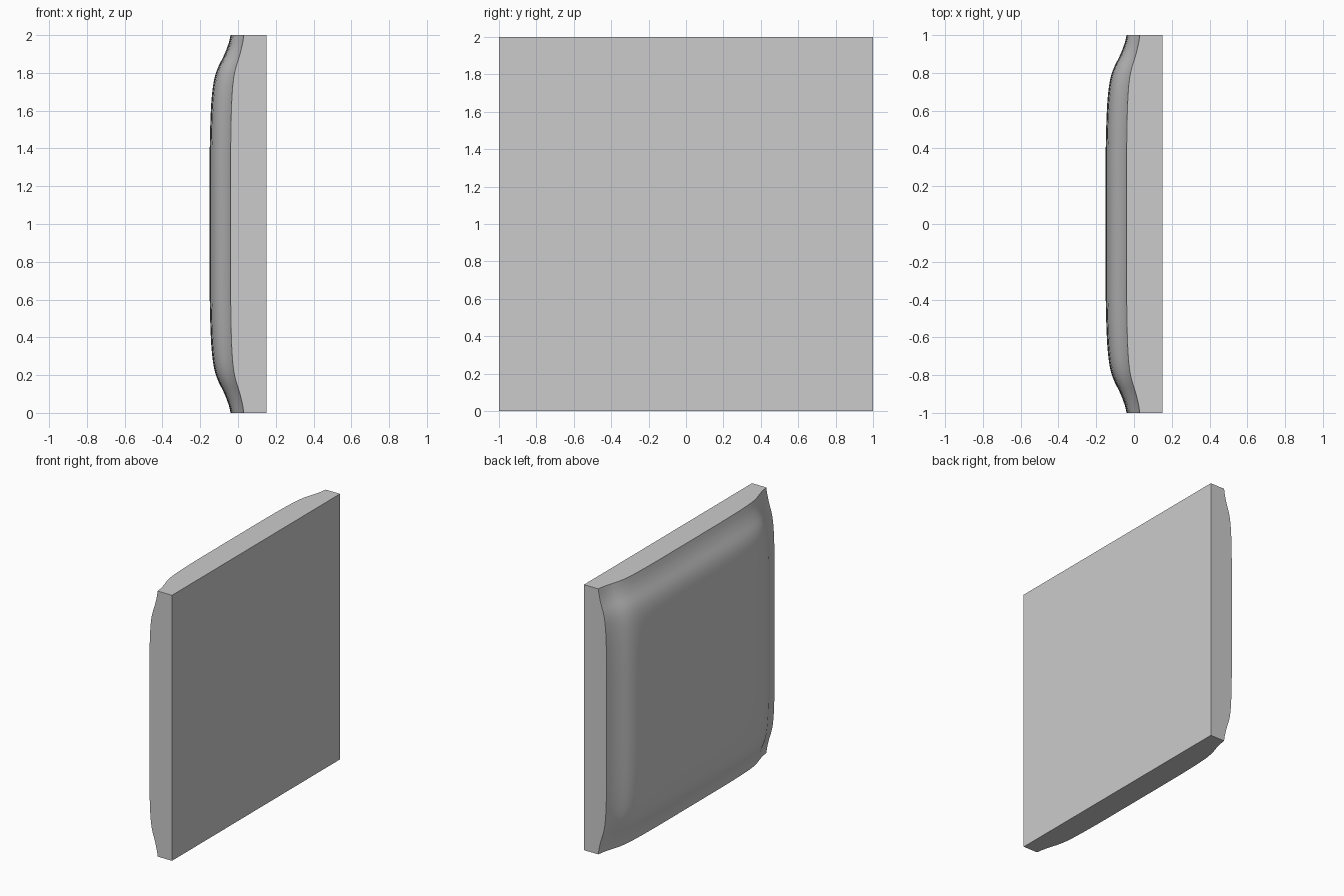
import bpy, bmesh

if "Cube" in bpy.data.objects:
    bpy.data.objects.remove(bpy.data.objects["Cube"])

# Pillow profile: (distance from centre, relative thickness)
PROFILE = [(0, 1), (0.2, 1), (0.4, 0.999), (0.5, 0.992), (0.58, 0.983), (0.64, 0.972),
           (0.69, 0.958), (0.73, 0.942), (0.77, 0.918), (0.805, 0.885), (0.84, 0.838),
           (0.87, 0.785), (0.90, 0.737), (0.93, 0.697), (0.96, 0.662), (1, 0.63)]
THICK, BACK = 0.30, 0.15

stations = [(-d, t) for d, t in PROFILE[:0:-1]] + PROFILE
n = len(stations)
bm = bmesh.new()

# Padded face, thickness is the product of both profiles
grid = [[bm.verts.new((BACK - THICK * ty * tz, y, 1 + z)) for z, tz in stations]
        for y, ty in stations]
for i in range(n - 1):
    for j in range(n - 1):
        bm.faces.new((grid[i][j], grid[i][j + 1], grid[i + 1][j + 1], grid[i + 1][j]))

# Flat mounting face
corner = {(i, j): bm.verts.new((BACK, stations[i][0], 1 + stations[j][0]))
          for i in (0, n - 1) for j in (0, n - 1)}
e = n - 1
bm.faces.new((corner[0, 0], corner[e, 0], corner[e, e], corner[0, e]))

# Four flat side walls
for k in (0, e):
    bm.faces.new([grid[k][j] for j in range(n)] + [corner[k, e], corner[k, 0]])
    bm.faces.new([grid[i][k] for i in range(n)] + [corner[e, k], corner[0, k]])
bmesh.ops.recalc_face_normals(bm, faces=bm.faces)

mesh = bpy.data.meshes.new("padded_panel")
bm.to_mesh(mesh)
bm.free()
panel = bpy.data.objects.new("padded_panel", mesh)
bpy.context.collection.objects.link(panel)

# Plain grey colour
grey = bpy.data.materials.new("light grey")
grey.diffuse_color = (0.6, 0.6, 0.6, 1)
grey.use_nodes = True
grey.node_tree.nodes["Principled BSDF"].inputs["Base Color"].default_value = grey.diffuse_color
mesh.materials.append(grey)

# Smooth padding with crisp borders
bpy.context.view_layer.objects.active = panel
panel.select_set(True)
bpy.ops.object.shade_smooth_by_angle(angle=0.7)
